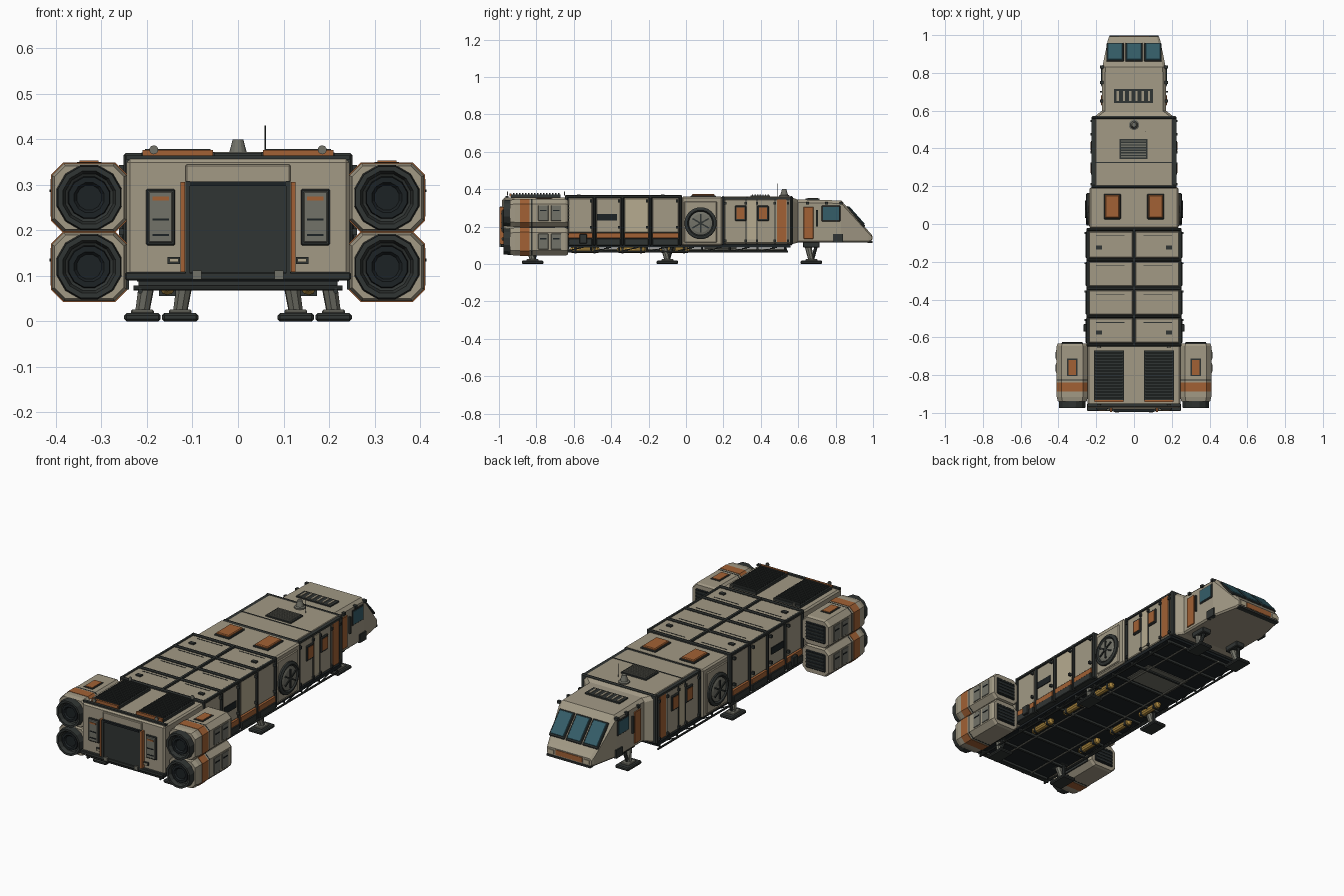
import bpy, bmesh, math
from mathutils import Vector, Matrix

if "Cube" in bpy.data.objects:
    bpy.data.objects.remove(bpy.data.objects["Cube"])

def mat(name, r, g, b):
    m = bpy.data.materials.new(name)
    m.diffuse_color = (r, g, b, 1)
    m.use_nodes = True
    m.node_tree.nodes["Principled BSDF"].inputs["Base Color"].default_value = m.diffuse_color
    return m

HULL = mat("hull_beige", .36, .32, .235)
LIGHT = mat("light_panel", .47, .41, .28)
GREY = mat("panel_grey", .17, .17, .14)
DARK = mat("dark_trim", .03, .035, .033)
BLACK = mat("black", .012, .016, .018)
ORANGE = mat("orange", .36, .12, .035)
GLASS = mat("glass", .035, .11, .14)
GOLD = mat("gold_tank", .42, .25, .05)

def finish(name, bm, m, bevel=0, mirror=False, smooth=False):
    if mirror:
        d = bmesh.ops.duplicate(bm, geom=bm.verts[:] + bm.edges[:] + bm.faces[:])
        for v in d["geom"]:
            if isinstance(v, bmesh.types.BMVert):
                v.co.x = -v.co.x
    bmesh.ops.recalc_face_normals(bm, faces=bm.faces[:])
    me = bpy.data.meshes.new(name)
    bm.to_mesh(me)
    bm.free()
    me.materials.append(m)
    o = bpy.data.objects.new(name, me)
    bpy.context.collection.objects.link(o)
    if bevel:
        b = o.modifiers.new("bevel", "BEVEL")
        b.width, b.segments = bevel, 1
    return o

def box(name, x, y, z, m, bevel=0, mirror=False, rx=0):
    """Box from (min, max) ranges, optionally turned about its own x axis."""
    bm = bmesh.new()
    c = Vector((sum(x) / 2, sum(y) / 2, sum(z) / 2))
    s = Matrix.Diagonal((x[1] - x[0], y[1] - y[0], z[1] - z[0], 1))
    bmesh.ops.create_cube(bm, size=1, matrix=Matrix.Translation(c) @ Matrix.Rotation(rx, 4, 'X') @ s)
    return finish(name, bm, m, bevel, mirror)

def lathe(name, origin, axis, prof, m, n=12, mirror=False):
    """Spin (radius, distance) points around an axis."""
    bm = bmesh.new()
    q = Vector(axis).to_track_quat('Z', 'Y')
    rings = []
    for r, d in prof:
        rings.append([bm.verts.new(Vector(origin) + q @ Vector((r * math.cos(a), r * math.sin(a), d)))
                      for a in [2 * math.pi * (i + .5) / n for i in range(n)]])
    for a, b in zip(rings, rings[1:]):
        for i in range(n):
            bm.faces.new((a[i], a[(i + 1) % n], b[(i + 1) % n], b[i]))
    bm.faces.new(rings[0])
    bm.faces.new(rings[-1])
    return finish(name, bm, m, 0, mirror)

def rod(name, p, q, r, m, n=8, mirror=True, r2=None):
    d = Vector(q) - Vector(p)
    return lathe(name, p, d, [(r, 0), (r2 if r2 is not None else r, d.length)], m, n, mirror)

def loft(name, secs, m, cx=0, mirror=False):
    """Chamfered rectangles (y, half width, z0, z1, bottom chamfer, top chamfer) joined along y."""
    bm = bmesh.new()
    rings = []
    for y, w, a, b, cb, ct in secs:
        pts = [(-w, a + cb), (-w + cb, a), (w - cb, a), (w, a + cb), (w, b - ct), (w - ct, b), (-w + ct, b), (-w, b - ct)]
        rings.append([bm.verts.new((cx + px, y, pz)) for px, pz in pts])
    for a, b in zip(rings, rings[1:]):
        for i in range(8):
            bm.faces.new((a[i], a[(i + 1) % 8], b[(i + 1) % 8], b[i]))
    bm.faces.new(rings[0])
    bm.faces.new(rings[-1])
    return finish(name, bm, m, 0, mirror)

# hull modules
box("engine_block", (-.245, .245), (-.975, -.64), (.095, .357), HULL, .008)
box("cargo_core", (-.236, .236), (-.64, -.03), (.1, .355), DARK)
box("airlock_module", (-.235, .235), (-.025, .195), (.1, .36), HULL, .008)
loft("habitat_module", [(.2, .22, .105, .36, .01, .018), (.56, .22, .105, .36, .01, .018),
                        (.6, .17, .115, .342, .01, .018)], HULL)
loft("cockpit", [(.58, .17, .115, .345, .008, .016), (.83, .168, .115, .34, .008, .016),
                 (.976, .138, .115, .176, .008, .012), (.992, .132, .12, .16, .008, .01)], HULL)
for y in (.198, .563):
    box("module_joint", (-.226, .226), (y - .008, y + .008), (.1, .364), DARK, .006)
box("habitat_roof_seam", (-.205, .205), (.323, .329), (.355, .362), DARK)
box("habitat_roof_edge", (.2, .224), (.2, .56), (.346, .357), DARK, 0, True)

# cargo bays
Y = [-.64, -.49, -.34, -.19, -.03]
for y in Y:
    box("cargo_rib", (-.252, .252), (y - .008, y + .008), (.1, .37), DARK, .005)
for i, (a, b) in enumerate(zip(Y, Y[1:])):
    a, b = a + .011, b - .011
    box("cargo_side_panel", (.23, .246), (a, b), (.168, .352), LIGHT if i == 2 else HULL, .003, True)
    box("cargo_roof_panel", (.008, .238), (a, b), (.35, .364), HULL, .003, True)
    box("cargo_orange_sill", (.23, .252), (a, b), (.138, .165), ORANGE, 0, True)
    box("cargo_skirt", (.23, .256), (a, b), (.1, .137), DARK, .003, True)
    box("roof_seam", (.05, .2), (b - .022, b - .019), (.36, .3655), DARK, 0, True)
    for z in (.19, .33):
        box("panel_latch", (.24, .262), (b - .012, b - .002), (z, z + .014), DARK, 0, True)
    if i in (0, 3):
        box("roof_latch", (.17, .2), (a + .045, a + .065), (.362, .371), DARK, 0, True)
box("roof_spine", (-.006, .006), (-.64, -.03), (.355, .37), DARK)
box("roof_side_rail", (.236, .252), (-.64, -.03), (.352, .367), DARK, .003, True)
box("side_plate", (.244, .25), (-.475, -.37), (.232, .268), BLACK, 0, True)
box("side_junction_box", (.25, .268), (-.57, -.53), (.11, .16), DARK, .003, True)

# airlock: round side hatch and roof hatches
box("hatch_plate", (.23, .241), (-.01, .165), (.115, .335), HULL, .004, True)
lathe("round_hatch", (.238, .078, .218), (1, 0, 0),
      [(.086, 0), (.086, .012), (.078, .017), (.07, .017), (.064, .008)], DARK, 20, True)
lathe("hatch_door", (.242, .078, .218), (1, 0, 0), [(.062, 0), (.062, .008), (.05, .012), (.02, .013)], GREY, 20, True)
for k in range(3):
    box("hatch_handle", (.252, .26), (.074, .082), (.168, .268), DARK, 0, True, k * math.pi / 3)
box("roof_hatch_frame", (.07, .16), (.025, .16), (.355, .367), DARK, .003, True)
box("roof_hatch", (.077, .153), (.032, .153), (.36, .375), ORANGE, .004, True)

# habitat sides
box("habitat_stripe", (.21, .2235), (.487, .537), (.118, .346), ORANGE, 0, True)
for y in (.292, .412):
    box("window_frame", (.21, .228), (y - .031, y + .031), (.23, .312), DARK, .004, True)
    box("habitat_window", (.215, .23), (y - .022, y + .022), (.24, .302), ORANGE, 0, True)
box("habitat_light_panel", (.21, .223), (.33, .375), (.13, .34), LIGHT, 0, True)
for y in (.21, .32, .38, .475, .545):
    box("side_seam", (.21, .222), (y - .0025, y + .0025), (.11, .345), DARK, 0, True)
    for z in (.125, .325):
        box("side_latch", (.215, .23), (y - .006, y + .006), (z - .007, z + .007), DARK, 0, True)

# habitat roof gear
box("roof_vent", (-.078, .072), (.345, .45), (.355, .367), DARK)
for k in range(7):
    box("vent_slat", (-.07, .064), (.352 + k * .014, .359 + k * .014), (.36, .372), GREY)
lathe("sensor_dome", (0, .525, .358), (0, 0, 1), [(.028, 0), (.028, .008), (.02, .012), (.012, .042)], GREY, 14)
rod("antenna", (.06, .49, .355), (.06, .49, .43), .0018, DARK, 6, False)

# cockpit details
T = -math.atan2(.164, .146)
for x in (-.1, 0, .1):
    box("windshield_frame", (x - .046, x + .046), (.837, .979), (.248, .26), DARK, .003, rx=T)
    box("windshield", (x - .039, x + .039), (.845, .971), (.249, .265), GLASS, .002, rx=T)
box("cockpit_door", (.16, .1745), (.628, .682), (.135, .305), ORANGE, .002, True)
box("side_window_frame", (.15, .1715), (.725, .825), (.228, .312), DARK, .003, True)
box("side_window", (.15, .174), (.733, .817), (.236, .304), GLASS, 0, True)
box("side_step_box", (.15, .174), (.785, .84), (.115, .16), DARK, 0, True)
box("side_handle", (.16, .18), (.695, .705), (.2, .29), DARK, 0, True)
for y in (.65, .75, .83):
    box("cockpit_side_clip", (.16, .18), (y - .008, y + .008), (.318, .332), DARK, 0, True)
box("cockpit_vent", (-.105, .1), (.64, .715), (.335, .35), DARK)
for k in range(6):
    box("cockpit_vent_slat", (-.092 + k * .033, -.08 + k * .033), (.65, .705), (.34, .354), HULL)
box("nose_panel", (-.08, .08), (.975, .995), (.128, .155), ORANGE)
box("nose_bumper", (-.13, .13), (.97, .998), (.112, .122), DARK)
box("headlight", (.09, .122), (.975, .996), (.13, .15), LIGHT, 0, True)

# rear cargo door
box("door_surround", (-.115, .115), (-.983, -.96), (.1, .345), HULL, .003)
box("cargo_door", (-.105, .105), (-.988, -.96), (.1, .305), DARK)
box("door_header", (-.105, .105), (-.995, -.96), (.297, .307), BLACK)
box("door_post", (.105, .115), (-.992, -.96), (.1, .308), DARK, 0, True)
box("door_orange_strip", (.116, .126), (-.996, -.96), (.108, .306), ORANGE, 0, True)
box("door_hinge", (.08, .1), (-.997, -.97), (.092, .112), GREY, 0, True)
box("rear_bumper", (-.248, .248), (-.99, -.95), (.09, .108), DARK, .003)
box("rear_locker_frame", (.138, .202), (-.982, -.96), (.167, .291), DARK, .003, True)
box("rear_locker", (.144, .196), (-.987, -.96), (.173, .285), GREY, .002, True)
box("locker_stripe", (.152, .188), (-.99, -.98), (.266, .274), ORANGE, 0, True)
for z in (.188, .222):
    box("locker_slot", (.152, .188), (-.99, -.98), (z, z + .004), BLACK, 0, True)
box("tail_light_frame", (.127, .155), (-.983, -.96), (.126, .142), DARK, 0, True)
box("tail_light", (.131, .151), (-.987, -.96), (.13, .138), LIGHT, 0, True)

# engine deck grilles
box("deck_edge", (-.245, .245), (-.965, -.95), (.355, .365), DARK)
box("grille_base", (.052, .212), (-.935, -.67), (.355, .371), DARK, 0, True)
box("grille_orange_edge", (.055, .21), (-.943, -.932), (.36, .377), ORANGE, 0, True)
for k in range(16):
    y = -.925 + k * .016
    box("grille_slat", (.06, .204), (y, y + .008), (.365, .379), DARK, 0, True)
for y in (-.955, -.65):
    lathe("lifting_ring", (.185, y - .003, .377), (0, 1, 0), [(.01, 0), (.01, .006), (.006, .006), (.006, 0)], GREY, 10, True)

# engine pods
PX = .327
for z in (.12, .272):
    def ring(y, k):
        return (y, .082 * k, z - .075 * k, z + .075 * k, .026 * k, .026 * k)
    loft("engine_pod", [ring(-.94, .93), ring(-.915, 1), ring(-.645, 1), ring(-.632, .93)], HULL, PX, True)
    loft("pod_orange_band", [ring(-.888, 1.025), ring(-.838, 1.025)], ORANGE, PX, True)
    loft("pod_seam", [ring(-.828, 1.01), ring(-.822, 1.01)], DARK, PX, True)
    lathe("engine_nozzle", (PX, -.93, z), (0, -1, 0),
          [(.072, 0), (.074, .012), (.071, .045), (.06, .045), (.054, .025), (.045, .02)], DARK, 12, True)
    lathe("nozzle_core", (PX, -.94, z), (0, -1, 0), [(.05, 0), (.046, .022), (.034, .022), (.028, .014)], BLACK, 12, True)
    box("pod_intake", (PX - .06, PX + .06), (-.64, -.628), (z - .05, z + .05), BLACK, .008, True)
    for k in range(5):
        zz = z - .038 + k * .018
        box("intake_slat", (PX - .054, PX + .054), (-.632, -.625), (zz, zz + .006), DARK, 0, True)
    for a, b in ((-.79, -.735), (-.722, -.667)):
        box("pod_side_panel", (.4, .4125), (a, b), (z - .042, z + .042), GREY, .002, True)
        box("pod_panel_slot", (.405, .4145), (a + .01, b - .01), (z + .012, z + .018), BLACK, 0, True)
    box("pod_pylon", (.24, .262), (-.9, -.66), (z - .05, z + .05), DARK, 0, True)
box("pod_top_hatch_frame", (PX - .027, PX + .027), (-.805, -.713), (.342, .35), DARK, 0, True)
box("pod_top_hatch", (PX - .021, PX + .021), (-.799, -.719), (.345, .353), ORANGE, 0, True)
box("pod_link", (.3, .354), (-.85, -.7), (.18, .21), DARK, 0, True)

# belly frame, rails and tanks
box("belly_plate", (-.222, .222), (-.96, .56), (.088, .106), BLACK)
box("belly_access_panel", (-.13, .13), (.1, .27), (.084, .09), GREY)
for k in range(11):
    y = -.95 + k * .148
    box("belly_crossbeam", (-.215, .215), (y - .006, y + .006), (.076, .09), DARK)
    rod("rail_hanger", (.215, y, .1), (.215, y, .066), .004, DARK, 6)
    if y > -.7 and y < .4:
        rod("rail_brace", (.215, y, .066), (.215, y + .148, .1), .003, DARK, 6)
rod("belly_rail", (.215, -.97, .066), (.215, .545, .066), .0055, DARK)
rod("belly_inner_pipe", (.11, -.95, .078), (.11, .54, .078), .005, GREY)
rod("rear_tow_bar", (-.23, -.96, .073), (.23, -.96, .073), .006, DARK, 8, False)
for y in (-.54, -.29, -.06):
    lathe("gold_tank", (.155, y - .08, .075), (0, 1, 0),
          [(.008, 0), (.017, .012), (.017, .148), (.008, .16)], GOLD, 10, True)
    for d in (-.05, .05):
        box("tank_strap", (.136, .174), (y + d - .005, y + d + .005), (.056, .092), DARK, 0, True)

# landing legs
for x, y in ((.21, -.82), (.21, -.1), (.127, .67)):
    t = x - .015
    box("foot_pad", (x - .04, x + .04), (y - .058, y + .058), (0, .018), DARK, .005, True)
    box("foot_plate", (x - .025, x + .025), (y - .032, y + .032), (.016, .026), GREY, .003, True)
    rod("leg_strut", (t, y - .022, .115), (x, y, .022), .019, GREY, 8, True, .016)
    rod("leg_piston", (t, y + .03, .11), (x, y + .008, .03), .009, DARK)
    box("leg_mount", (t - .026, t + .026), (y - .045, y + .045), (.088, .118), DARK, .004, True)
